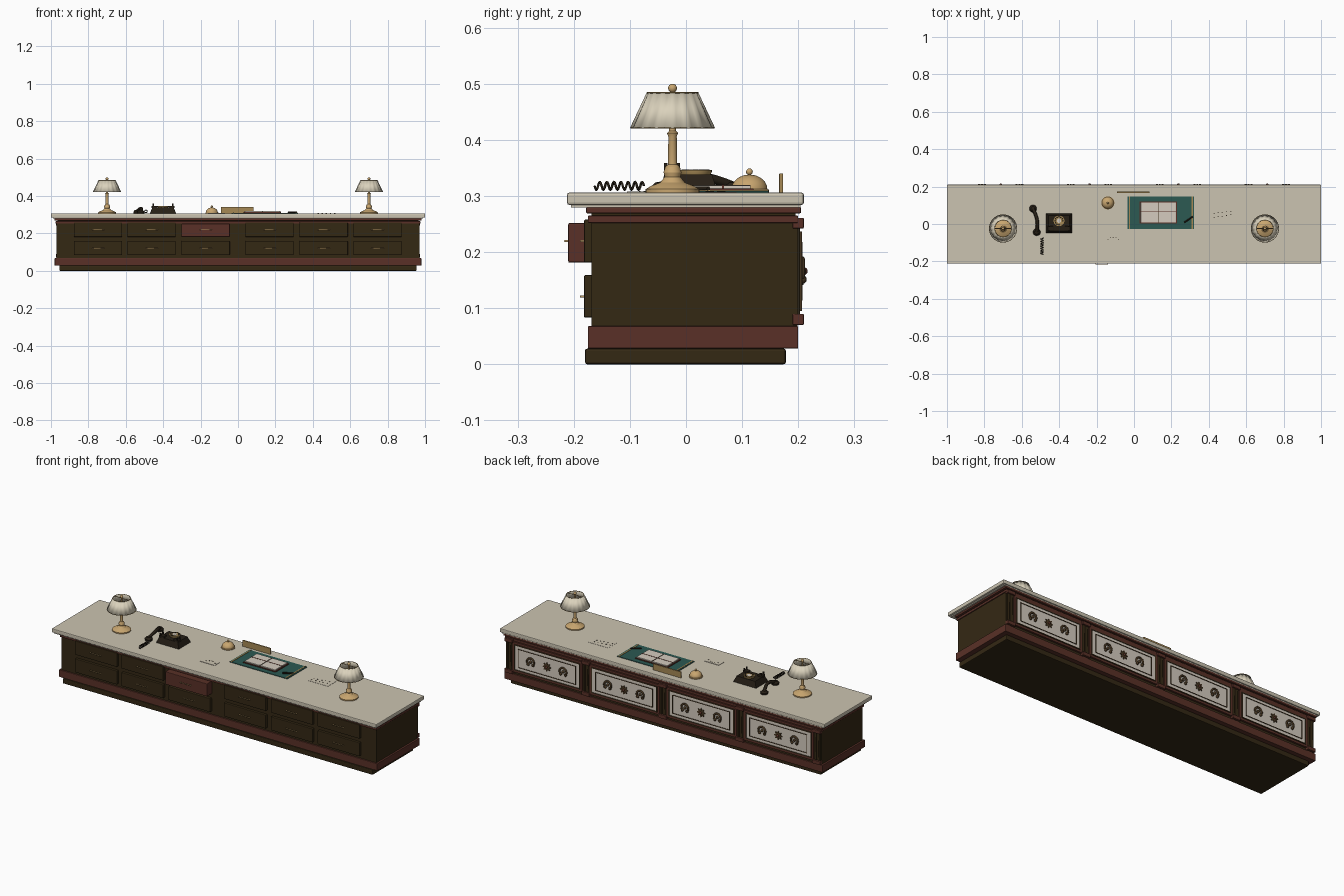
import bpy, bmesh
from math import sin, cos, pi, tau
from mathutils import Vector

cube = bpy.data.objects.get("Cube")
if cube:
    bpy.data.objects.remove(cube)


def material(name, r, g, b):
    m = bpy.data.materials.new(name)
    m.use_nodes = True
    m.diffuse_color = (r, g, b, 1)
    bsdf = next(n for n in m.node_tree.nodes if n.type == 'BSDF_PRINCIPLED')
    bsdf.inputs["Base Color"].default_value = (r, g, b, 1)
    return m


wood = material("dark wood", .034, .021, .007)
red = material("red mahogany", .1, .03, .02)
marble = material("pale marble", .6, .55, .44)
brass = material("brass", .58, .38, .16)
cream = material("lamp cream", .7, .64, .5)
teal = material("teal leather", .025, .1, .085)
ivory = material("ivory panel", .66, .6, .52)
bronze = material("dark bronze", .06, .035, .015)
black = material("black brown", .02, .014, .008)
old_gold = material("antique gold", .38, .25, .09)


def finish(bm, name, mat, smooth=False):
    bmesh.ops.recalc_face_normals(bm, faces=bm.faces)
    me = bpy.data.meshes.new(name)
    bm.to_mesh(me)
    bm.free()
    me.materials.append(mat)
    ob = bpy.data.objects.new(name, me)
    bpy.context.collection.objects.link(ob)
    if smooth:
        bpy.ops.object.select_all(action='DESELECT')
        ob.select_set(True)
        bpy.context.view_layer.objects.active = ob
        bpy.ops.object.shade_smooth_by_angle()
    return ob


def box(name, x, y, z, mat, bevel=0.0):
    """Box from three (low, high) ranges."""
    bm = bmesh.new()
    bmesh.ops.create_cube(bm, size=1)
    for v in bm.verts:
        v.co = [(a + b) / 2 + c * (b - a) for (a, b), c in zip((x, y, z), v.co)]
    if bevel:
        bmesh.ops.bevel(bm, geom=bm.edges[:], offset=bevel, segments=2,
                        profile=.5, affect='EDGES')
    return finish(bm, name, mat)


def lathe(name, profile, at, mat, segs=32, pleats=0, depth=0.0, axis='z'):
    """Spin (radius, height) points; pleats ripple the radius."""
    bm = bmesh.new()
    rings = []
    for r, h in profile:
        ring = []
        for i in range(segs):
            a = tau * i / segs
            k = r * (1 + depth * cos(pleats * a))
            p = (k * cos(a), k * sin(a), h) if axis == 'z' else (k * cos(a), h, k * sin(a))
            ring.append(bm.verts.new(Vector(at) + Vector(p)))
        rings.append(ring)
    for lo, hi in zip(rings, rings[1:]):
        for i in range(segs):
            j = (i + 1) % segs
            bm.faces.new((lo[i], lo[j], hi[j], hi[i]))
    bmesh.ops.remove_doubles(bm, verts=bm.verts, dist=1e-5)
    return finish(bm, name, mat, True)


def dome(r, h, z=0.0, n=8):
    return [(r * cos(pi / 2 * i / n), z + h * sin(pi / 2 * i / n)) for i in range(n + 1)]


def ball(name, r, at, mat):
    return lathe(name, [(r * sin(pi * i / 8), -r * cos(pi * i / 8)) for i in range(9)],
                 at, mat, 16)


def tube(name, points, r, mat, closed=False):
    cu = bpy.data.curves.new(name, 'CURVE')
    cu.dimensions = '3D'
    cu.bevel_depth = r
    cu.bevel_resolution = 1
    cu.use_fill_caps = True
    s = cu.splines.new('POLY')
    s.points.add(len(points) - 1)
    for q, p in zip(s.points, points):
        q.co = (*p, 1)
    s.use_cyclic_u = closed
    cu.materials.append(mat)
    ob = bpy.data.objects.new(name, cu)
    bpy.context.collection.objects.link(ob)
    return ob


def frame(name, cx, w, z, y, t, mat):
    """Rectangular border of bar width t around the range z."""
    a, b = cx - w / 2, cx + w / 2
    box(name + "_bottom", (a, b), y, (z[0], z[0] + t), mat)
    box(name + "_top", (a, b), y, (z[1] - t, z[1]), mat)
    for side, s in (("_left", b - t), ("_right", a)):
        box(name + side, (s, s + t), y, (z[0] + t, z[1] - t), mat)


# Counter carcass, mouldings and top
box("plinth", (-.955, .955), (-.18, .178), (0, .028), wood, .004)
box("base_moulding", (-.98, .98), (-.175, .2), (.028, .068), red, .002)
box("carcass", (-.97, .97), (-.168, .193), (.068, .254), wood)
box("lower_cornice", (-.975, .975), (-.175, .2), (.252, .265), red, .002)
box("cornice_neck", (-.965, .965), (-.168, .195), (.265, .27), wood)
box("upper_cornice", (-.982, .982), (-.178, .205), (.269, .28), red, .002)
box("top_underside", (-.99, .99), (-.205, .204), (.279, .285), marble)
box("counter_top", (-1, 1), (-.212, .21), (.284, .306), marble, .004)

# Two rows of drawers, one pulled open
for row, (z0, z1) in {"lower": (.083, .159), "upper": (.181, .258)}.items():
    for i, cx in enumerate((-.748, -.462, -.173, .169, .458, .746)):
        is_open = row == "upper" and i == 2
        front = -.21 if is_open else -.182
        box(f"{row}_drawer", (cx - .129, cx + .129), (front, -.165),
            (z0, z1 - .006 * is_open), red if is_open else wood, .003)
        zc, g = (z0 + z1) / 2, .032
        tube(f"{row}_drawer_handle", [(cx - g, front, zc), (cx - g, front - .006, zc),
             (cx + g, front - .006, zc), (cx + g, front, zc)], .002, brass)

# Back panels with scrolls and rosettes
pitch = .475
zc = .166
for k in (-1.5, -.5, .5, 1.5):
    cx = k * pitch
    frame("panel_border", cx, .43, (.082, .25), (.19, .203), .012, red)
    frame("panel_bead", cx, .404, (.095, .237), (.19, .207), .004, bronze)
    box("panel", (cx - .197, cx + .197), (.19, .205), (.1, .232), ivory)
    frame("panel_inlay", cx, .355, (.114, .218), (.2, .208), .003, bronze)
    for s in (-1, 1):
        arc = [(cx + s * .1 + .021 * cos(a), .207, zc + .021 * sin(a))
               for a in (pi * (-.25 + 1.5 * n / 16) for n in range(17))]
        tube("scroll", arc, .0055, bronze)
        for end in (arc[0], arc[-1]):
            ball("scroll_curl", .008, end, bronze)
        ball("scroll_bud", .008, (cx + s * .1, .206, zc), bronze)
    lathe("rosette", [(0, .203), (.02, .203), (.02, .209), (.01, .211), (0, .211)],
          (cx, 0, zc), bronze, 48, 8, .25, 'y')
    ball("rosette_centre", .007, (cx, .21, zc), red)

# Pilasters between the panels
for k in range(-2, 3):
    cx = k * pitch * .998
    box("pilaster", (cx - .02, cx + .02), (.19, .199), (.068, .254), wood)
    for s in (-1, 1):
        tube("pilaster_reed", [(cx + s * .01, .199, .09), (cx + s * .01, .199, .243)], .005, wood)
    for z in ((.07, .09), (.242, .261)):
        box("pilaster_block", (cx - .025, cx + .025), (.19, .21), z, red, .002)

# Pair of table lamps
top = .306
for x in (-.7, .7):
    at = (x, -.024, top)
    lathe("lamp_base", [(0, 0), (.048, 0), (.048, .006), (.038, .012), (.022, .018), (.014, .028),
          (.016, .036), (.013, .046), (.008, .05), (.0075, .1), (.01, .106), (.006, .11),
          (.004, .18), (0, .18)], at, brass)
    shade = lathe("lamp_shade", [(.074, .115), (.045, .178)], at, cream, 64, 16, .025)
    shade.modifiers.new("thickness", 'SOLIDIFY').thickness = .0015
    for r, h in ((.074, .115), (.045, .178)):
        tube("shade_trim", [(x + r * cos(tau * i / 32), at[1] + r * sin(tau * i / 32), top + h)
             for i in range(32)], .0013, old_gold, True)
    tube("shade_spider", [(x - .045, at[1], top + .177), (x + .045, at[1], top + .177)],
         .0015, brass)
    ball("lamp_finial", .008, (x, at[1], top + .186), brass)

# Telephone with its receiver off the hook
px, py = -.401, .004
phone = box("phone_body", (px - .07, px + .07), (-.048, .056), (top, .338), black)
for v in phone.data.vertices:
    if v.co.z > .32:
        v.co.x = px + (v.co.x - px) * .82
        v.co.y = py + (v.co.y - py) * .82
for s in (-1, 1):
    box("phone_cradle", (px + s * .045 - .016, px + s * .045 + .016), (-.038, -.012),
        (.335, .347), black, .003)
    for y in (-.036, -.014):
        box("cradle_prong", (px + s * .052 - .004, px + s * .052 + .004), (y - .003, y + .003),
            (.345, .359), black)
lathe("phone_dial", [(0, .336), (.026, .336), (.029, .343), (.029, .346), (0, .346)],
      (px, .017, 0), old_gold)
for i in range(10):
    a = tau * i / 12
    lathe("dial_hole", [(.0045, 0), (.0045, .001), (0, .001)],
          (px + .021 * cos(a), .017 + .021 * sin(a), .346), black, 10)
lathe("dial_centre", [(.012, 0), (.012, .001), (0, .001)], (px, .017, .346), ivory)
grip = [(-.54 + .02 * t + .012 * sin(pi * t), .082 - .125 * t, .318 + .016 * sin(pi * t))
        for t in (i / 12 for i in range(13))]
tube("receiver_grip", grip, .009, black)
for p in (grip[0], grip[-1]):
    lathe("receiver_cup", [(0, 0), (.019, 0), (.02, .009), (.012, .018), (0, .02)],
          (p[0], p[1], top), black, 20)
tube("receiver_cord", [(-.492 + .007 * cos(a), -.075 - .088 * a / (tau * 7), .318 + .007 * sin(a))
     for a in (tau * i / 12 for i in range(85))], .0022, black)

# Service bell and name plate
bell = (-.14, .113, top)
lathe("bell_dome", [(0, 0), (.035, 0), (.035, .005)] + dome(.032, .026, .006), bell, brass)
tube("bell_stem", [bell, (bell[0], bell[1], top + .038)], .003, brass)
ball("bell_button", .006, (bell[0], bell[1], top + .037), brass)
box("name_plate", (-.09, .083), (.166, .173), (top, .34), old_gold, .001)

# Desk blotter, open ledger and pen
box("blotter", (-.034, .322), (-.026, .147), (top, .309), teal)
for x in (-.028, .308):
    box("blotter_strip", (x, x + .007), (-.026, .147), (.308, .3105), old_gold)
box("ledger_cover", (.03, .23), (.002, .12), (.309, .313), red)
for x in (.036, .132):
    box("ledger_page", (x, x + .092), (.007, .115), (.313, .319), ivory, .001)
box("ledger_ribbon", (.034, .226), (.064, .068), (.313, .32), red)
box("ledger_spine", (.129, .131), (.007, .115), (.313, .3195), bronze)
tube("pen", [(.268, .008, .313), (.315, .04, .313)], .004, black)

# Loose note card and scattered slips
box("note_card", (-.16, -.07), (-.105, -.06), (top, .308), marble)
for i in range(5):
    x = -.142 + .014 * i
    box("card_mark", (x, x + .006), (-.084 + .012 * sin(pi * i / 4), -.081 + .012 * sin(pi * i / 4)),
        (.307, .309), black)
box("paper", (.415, .54), (.02, .09), (top, .307), marble)
for y in (.035, .055):
    for i in range(5):
        x = .425 + .022 * i
        box("paper_mark", (x, x + .007), (y + .003 * i, y + .003 * i + .003), (.3065, .308), black)
